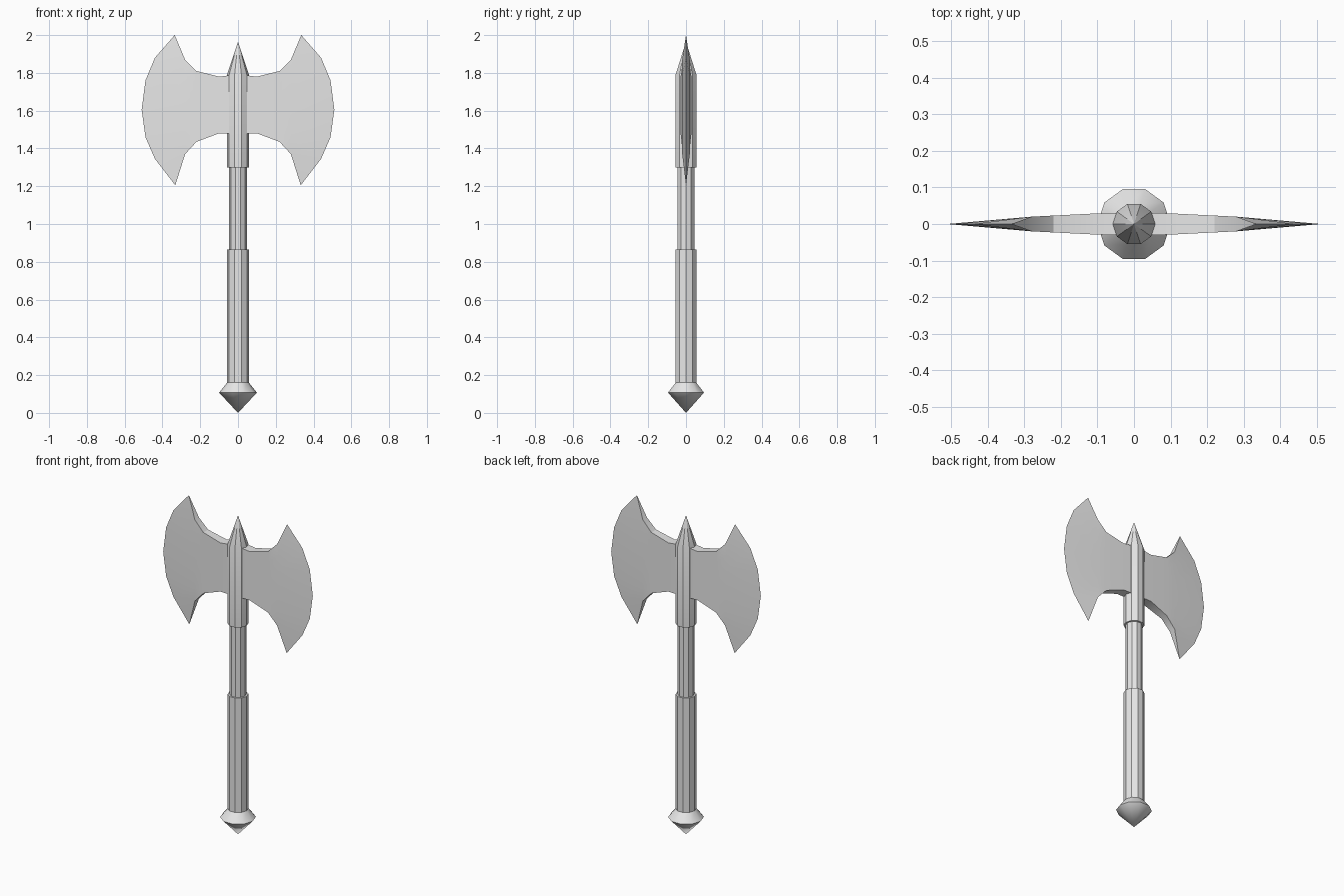
import bpy
import bmesh
import math

cube = bpy.data.objects.get("Cube")
if cube:
    bpy.data.objects.remove(cube, do_unlink=True)

SIDES = 10

steel = bpy.data.materials.new("plain_grey")
GREY = (0.8, 0.8, 0.8, 1.0)
steel.diffuse_color = GREY
steel.use_nodes = True
steel.node_tree.nodes["Principled BSDF"].inputs["Base Color"].default_value = GREY


def finish(name, bm):
    """Turn a bmesh into a shaded object with the shared material."""
    bmesh.ops.recalc_face_normals(bm, faces=bm.faces)
    mesh = bpy.data.meshes.new(name)
    bm.to_mesh(mesh)
    bm.free()
    mesh.materials.append(steel)
    obj = bpy.data.objects.new(name, mesh)
    bpy.context.collection.objects.link(obj)
    bpy.ops.object.select_all(action="DESELECT")
    obj.select_set(True)
    bpy.context.view_layer.objects.active = obj
    bpy.ops.object.shade_smooth_by_angle(angle=math.radians(30))
    return obj


def lathe(name, profile):
    """Revolve (radius, z) points into a closed ten-sided solid."""
    bm = bmesh.new()
    rings = []
    for r, z in profile:
        count = SIDES if r > 0 else 1
        rings.append([bm.verts.new((r * math.cos(math.tau * i / SIDES),
                                    r * math.sin(math.tau * i / SIDES), z))
                      for i in range(count)])
    for a, b in zip(rings, rings[1:]):
        for i in range(SIDES):
            j = (i + 1) % SIDES
            corners = [a[i % len(a)], a[j % len(a)], b[j % len(b)], b[i % len(b)]]
            bm.faces.new(list(dict.fromkeys(corners)))
    for ring in (rings[0], rings[-1]):
        if len(ring) > 1:
            bm.faces.new(ring)
    return finish(name, bm)


# Handle parts, from the pommel up to the spike
lathe("pommel_and_grip", [(0, 0), (0.1, 0.107), (0.058, 0.16), (0.058, 0.865)])
lathe("shaft", [(0.047, 0.84), (0.047, 1.32)])
lathe("socket_and_spike", [(0.058, 1.3), (0.058, 1.79), (0, 1.965)])

# Blade columns: x, half thickness, bottom z, top z
COLUMNS = [(0.02, 0.031, 1.48, 1.79), (0.1, 0.029, 1.48, 1.78),
           (0.22, 0.023, 1.435, 1.81), (0.28, 0.02, 1.37, 1.87)]
# Sharp cutting edge, from the lower to the upper point
EDGE = [(0.332, 1.205), (0.44, 1.345), (0.49, 1.46), (0.51, 1.605),
        (0.49, 1.76), (0.44, 1.88), (0.335, 2.0)]


def blade(name, side):
    bm = bmesh.new()
    rows = len(EDGE)
    edge = [bm.verts.new((side * x, 0, z)) for x, z in EDGE]
    skins = []
    for face in (-1, 1):
        skin = [[bm.verts.new((side * x, face * h, low + (top - low) * i / (rows - 1)))
                 for i in range(rows)] for x, h, low, top in COLUMNS]
        skin.append(edge)
        for a, b in zip(skin, skin[1:]):
            for i in range(rows - 1):
                bm.faces.new((a[i], b[i], b[i + 1], a[i + 1]))
        skins.append(skin)
    front, back = skins
    # Upper and lower rims, narrowing to the points
    for k in range(len(COLUMNS)):
        for i in (0, -1):
            rim = [front[k][i], front[k + 1][i], back[k + 1][i], back[k][i]]
            bm.faces.new(list(dict.fromkeys(rim)))
    # Inner end, hidden in the socket
    bm.faces.new(front[0] + back[0][::-1])
    return finish(name, bm)


blade("left_blade", 1)
blade("right_blade", -1)
